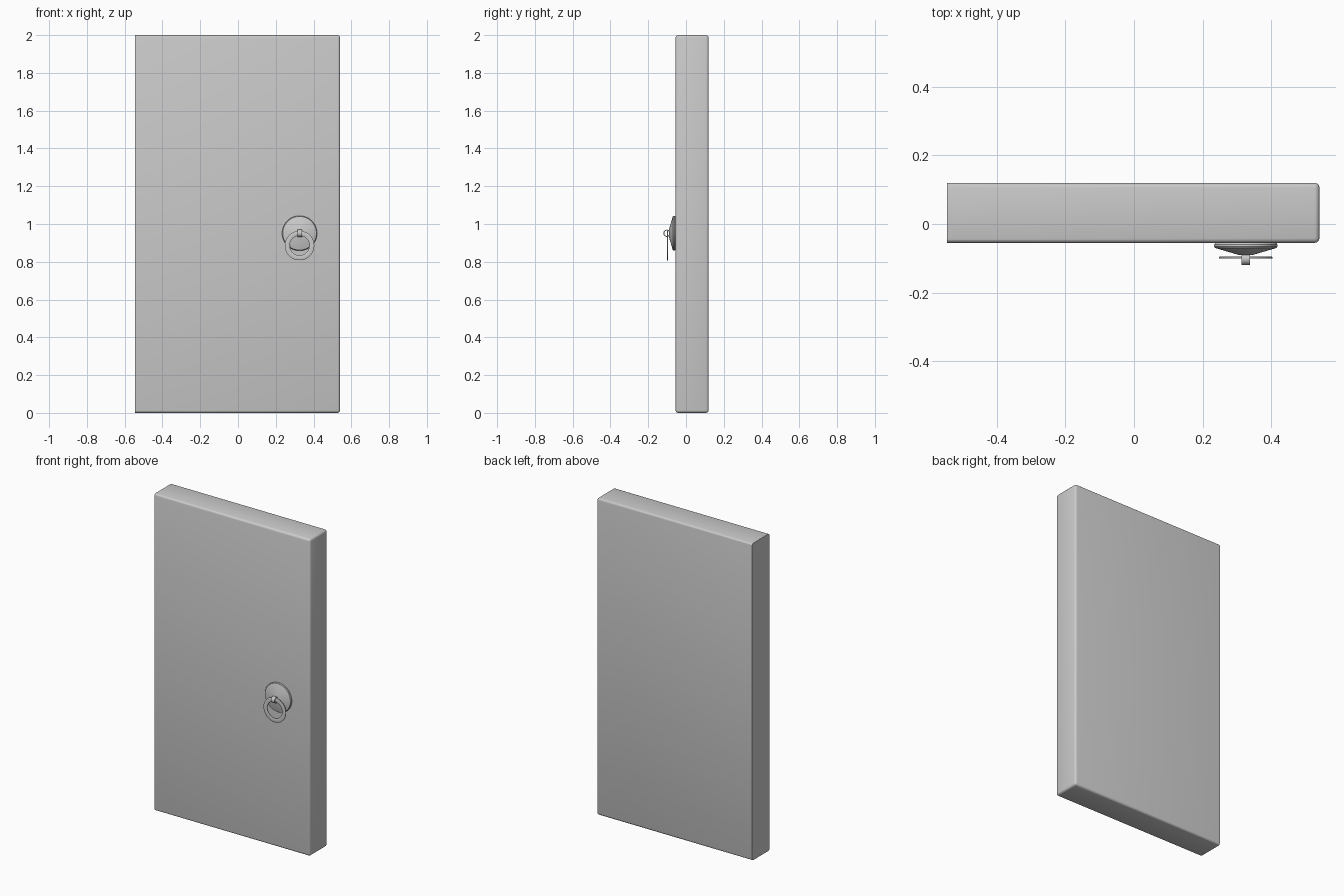
import bpy, bmesh, math
from mathutils import Matrix, Vector

if "Cube" in bpy.data.objects:
    bpy.data.objects.remove(bpy.data.objects["Cube"])

X, Z = 0.326, 0.951  # handle centre


def finish(name, bm, angle=30):
    bmesh.ops.recalc_face_normals(bm, faces=bm.faces)
    me = bpy.data.meshes.new(name)
    bm.to_mesh(me)
    bm.free()
    ob = bpy.data.objects.new(name, me)
    bpy.context.collection.objects.link(ob)
    bpy.ops.object.select_all(action='DESELECT')
    ob.select_set(True)
    bpy.context.view_layer.objects.active = ob
    bpy.ops.object.shade_smooth_by_angle(angle=math.radians(angle))
    return ob


def lathe(name, profile, matrix, steps=48, closed=False):
    """Spin (radius, height) points round the local z axis, then place."""
    bm = bmesh.new()
    vs = [bm.verts.new((r, 0, h)) for r, h in profile]
    pairs = list(zip(vs, vs[1:])) + ([(vs[-1], vs[0])] if closed else [])
    es = [bm.edges.new(p) for p in pairs]
    bmesh.ops.spin(bm, geom=vs + es, cent=(0, 0, 0), axis=(0, 0, 1),
                   angle=math.tau, steps=steps, use_duplicate=False)
    bmesh.ops.remove_doubles(bm, verts=bm.verts, dist=1e-5)
    bmesh.ops.transform(bm, matrix=matrix, verts=bm.verts)
    return finish(name, bm)


FRONT = Matrix.Rotation(math.pi / 2, 4, 'X')   # local z -> -y
SIDE = Matrix.Rotation(math.pi / 2, 4, 'Y')    # local z -> x

# Door slab, rounded everywhere except round the hinge-side face
x0, x1, y0, y1 = -0.545, 0.541, -0.055, 0.12
bm = bmesh.new()
bmesh.ops.create_cube(bm, size=1)
for v in bm.verts:
    v.co = ((x0 + x1) / 2 + v.co.x * (x1 - x0),
            (y0 + y1) / 2 + v.co.y * (y1 - y0), 1 + v.co.z * 2)
edges = [e for e in bm.edges if max(v.co.x for v in e.verts) > 0]
bmesh.ops.bevel(bm, geom=edges, offset=0.014, segments=3, profile=0.5, affect='EDGES')
finish("door_slab", bm)

# Conical back plate
lathe("handle_plate", [(0, 0), (0.088, 0), (0.0925, 0.005), (0.0925, 0.01),
                       (0.089, 0.015), (0.018, 0.036), (0, 0.036)],
      Matrix.Translation((X, y0, Z)) @ FRONT)

# Eyelet band holding the ring
lathe("handle_eyelet", [(0.014, -0.012), (0.019, -0.012), (0.019, 0.012), (0.014, 0.012)],
      Matrix.Translation((X, -0.101, Z)) @ SIDE, steps=24, closed=True)

# Flat pull ring
lathe("pull_ring", [(0.052, -0.002), (0.054, -0.003), (0.076, -0.003), (0.078, -0.002),
                    (0.078, 0.002), (0.076, 0.003), (0.054, 0.003), (0.052, 0.002)],
      Matrix.Translation((X, -0.098, 0.886)) @ FRONT, closed=True)
